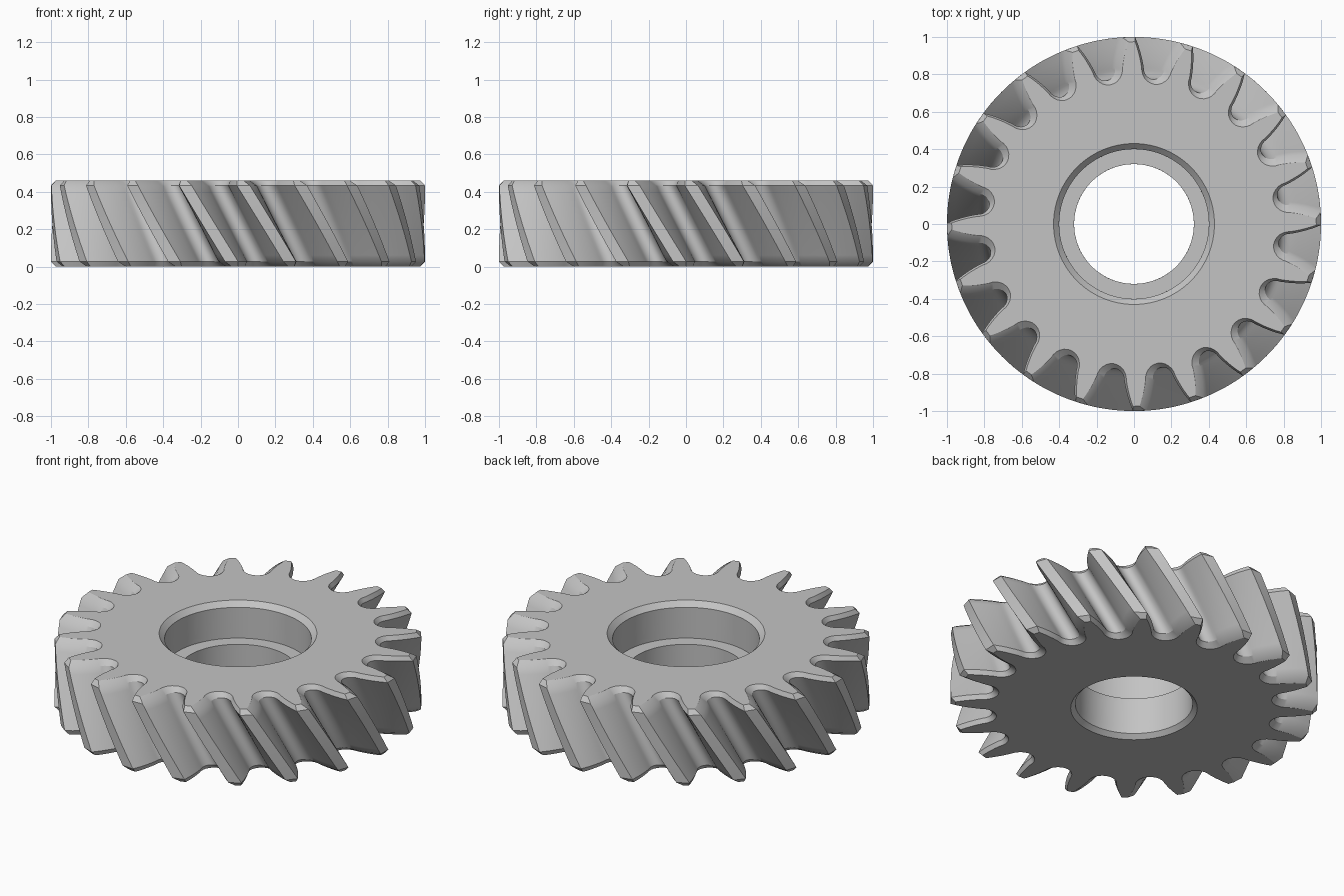
import bpy
import bmesh
from math import cos, sin, radians, pi
from mathutils import Vector

cube = bpy.data.objects.get("Cube")
if cube:
    bpy.data.objects.remove(cube, do_unlink=True)

TEETH = 20
HEIGHT = 0.46
CHAMFER = 0.027
LEDGE = 0.245            # floor of the counterbore
TWIST = radians(16.3)    # helix rotation from top face down to bottom face
PHASE = radians(0.7)
HALF_PITCH = 180 / TEETH


def polar(r, a):
    return Vector((r * cos(a), r * sin(a)))


# Half tooth: (radius, degrees from tooth centre), curved flank then round root
half = [(1.0, 2.0), (0.96, 2.95), (0.92, 3.8), (0.88, 4.55), (0.84, 5.2)]
gap = HALF_PITCH - half[-1][1]
for step in range(1, 7):
    t = step / 6 * pi / 2
    half.append((0.84 - 0.06 * sin(t), HALF_PITCH - gap * cos(t)))
tooth = [(r, -a) for r, a in reversed(half[:-1])] + half

outline = [polar(r, radians(a + 2 * HALF_PITCH * k))
           for k in range(TEETH) for r, a in tooth]
N = len(outline)


def inset(points, d):
    """Move a counter-clockwise outline inward by d with mitred corners."""
    result = []
    for i, p in enumerate(points):
        e1 = (p - points[i - 1]).normalized()
        e2 = (points[(i + 1) % len(points)] - p).normalized()
        n1, n2 = Vector((-e1.y, e1.x)), Vector((-e2.y, e2.x))
        result.append(p + (n1 + n2) * d / (1 + n1.dot(n2)))
    return result


small_outline = inset(outline, 0.025)


def circle(r):
    return [p.normalized() * r for p in small_outline]


# Closed chain of sections: toothed rim, top face, stepped bore, bottom face
bore, counterbore = 0.32, 0.40
sections = [
    (small_outline, 0, 1), (outline, CHAMFER, 12),
    (outline, HEIGHT - CHAMFER, 1), (small_outline, HEIGHT, 1),
    (circle(0.43), HEIGHT, 1), (circle(counterbore), HEIGHT - 0.03, 6),
    (circle(counterbore), LEDGE, 1), (circle(bore), LEDGE, 6),
    (circle(bore), 0.025, 1), (circle(0.345), 0, 1),
]

bm = bmesh.new()
rings = []
for s, (points, z, steps) in enumerate(sections):
    z_next = sections[(s + 1) % len(sections)][1]
    for j in range(steps):
        zj = z + (z_next - z) * j / steps
        turn = PHASE + TWIST * (1 - zj / HEIGHT)
        c, sn = cos(turn), sin(turn)
        rings.append([bm.verts.new((p.x * c - p.y * sn, p.x * sn + p.y * c, zj))
                      for p in points])
for a, b in zip(rings, rings[1:] + rings[:1]):
    for i in range(N):
        k = (i + 1) % N
        bm.faces.new((a[i], a[k], b[k], b[i]))

mesh = bpy.data.meshes.new("helical_gear")
bm.to_mesh(mesh)
bm.free()
gear = bpy.data.objects.new("helical_gear", mesh)
bpy.context.collection.objects.link(gear)

# Plain grey metal
grey = bpy.data.materials.new("grey_metal")
grey.use_nodes = True
colour = (0.55, 0.55, 0.55, 1)
grey.diffuse_color = colour
grey.node_tree.nodes["Principled BSDF"].inputs["Base Color"].default_value = colour
mesh.materials.append(grey)

# Smooth flanks, crisp chamfers
bpy.ops.object.select_all(action="DESELECT")
gear.select_set(True)
bpy.context.view_layer.objects.active = gear
bpy.ops.object.shade_smooth_by_angle(angle=radians(28))
